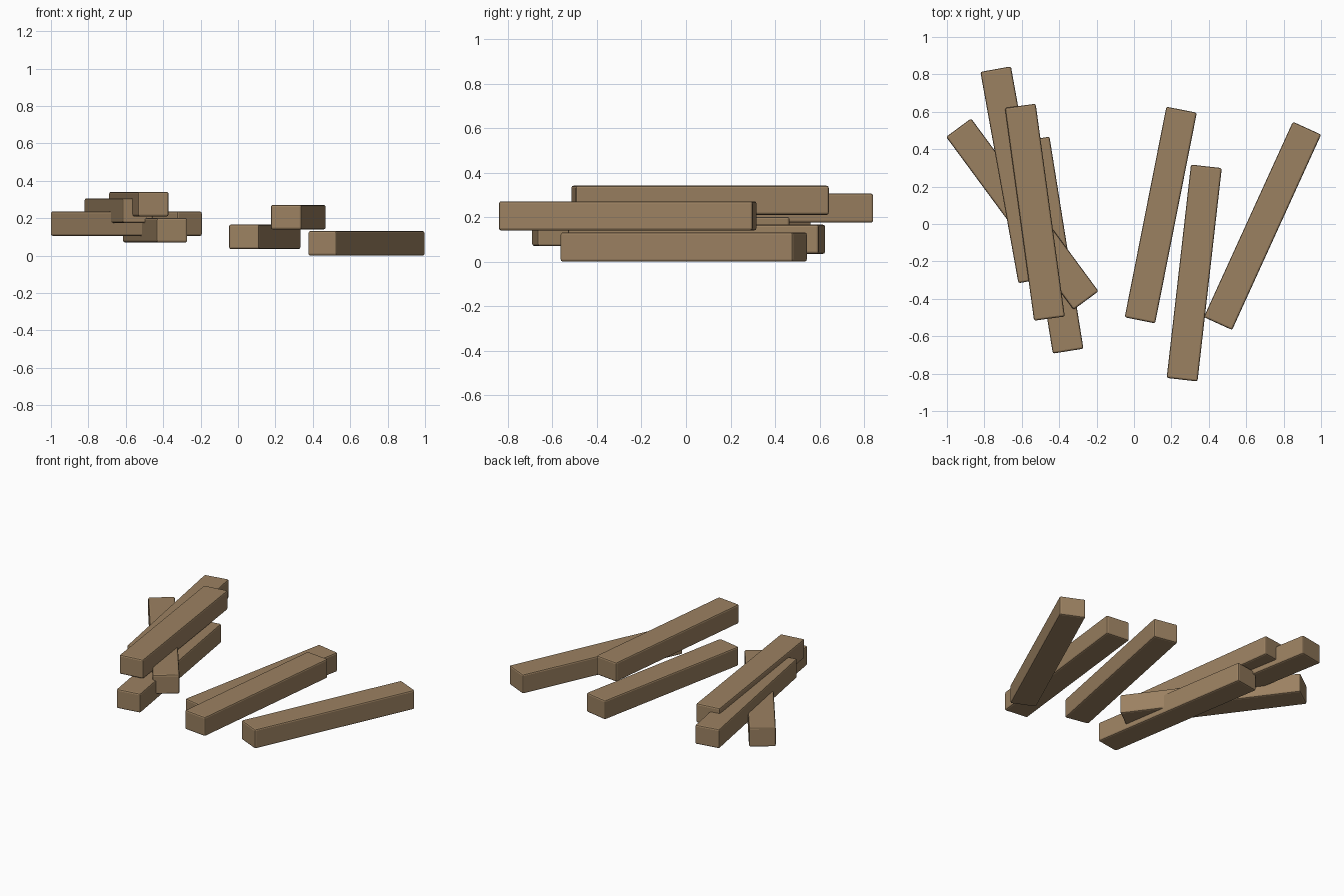
import bpy
from math import radians

if "Cube" in bpy.data.objects:
    bpy.data.objects.remove(bpy.data.objects["Cube"])

LENGTH, WIDTH, HEIGHT = 1.148, 0.166, 0.131
STEP = 0.035  # each plank rests slightly higher than the last

wood = bpy.data.materials.new("wood")
wood.diffuse_color = (0.33, 0.22, 0.12, 1)
wood.use_nodes = True
wood.node_tree.nodes["Principled BSDF"].inputs["Base Color"].default_value = wood.diffuse_color

# centre x, centre y, turn in degrees, height level
planks = [
    (0.687, -0.010, -24.5, 0),
    (0.143, 0.048, -11.2, 1),
    (-0.443, -0.113, 9.1, 2),
    (-0.597, 0.053, 36.4, 3),
    (0.322, -0.262, -6.5, 4),
    (-0.638, 0.263, 10.2, 5),
    (-0.530, 0.063, 7.8, 6),
]


def add_plank(i, x, y, turn, level):
    bpy.ops.mesh.primitive_cube_add(
        size=1, location=(x, y, HEIGHT / 2 + level * STEP),
        rotation=(0, 0, radians(turn)))
    ob = bpy.context.object
    ob.name = f"wood_plank_{i}"
    ob.scale = (WIDTH, LENGTH, HEIGHT)
    bpy.ops.object.transform_apply(location=False, rotation=False, scale=True)
    # softened edges
    bevel = ob.modifiers.new("edge_bevel", "BEVEL")
    bevel.width = 0.01
    bevel.segments = 2
    ob.data.materials.append(wood)


# scattered pile of planks
for i, p in enumerate(planks, 1):
    add_plank(i, *p)
